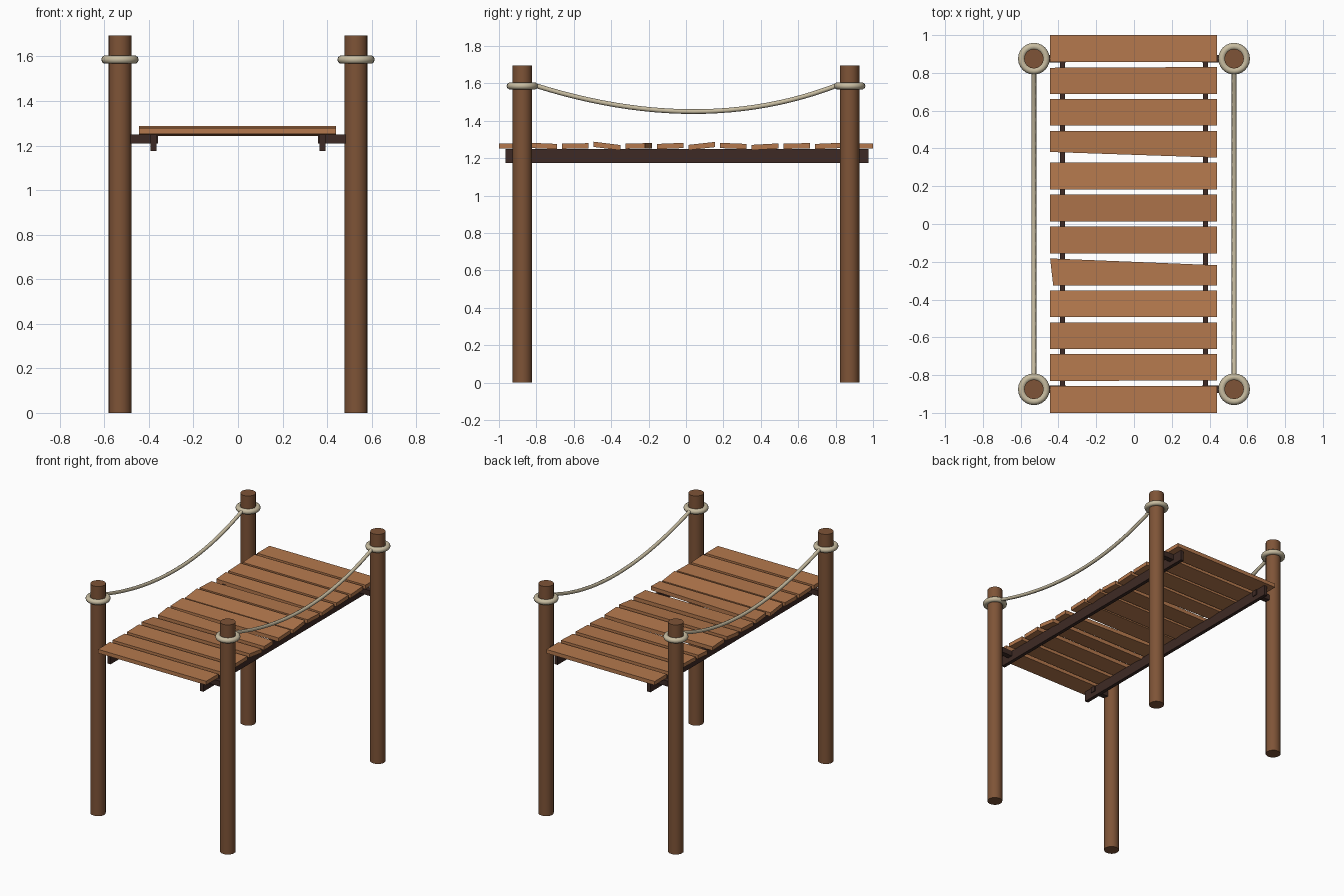
import bpy, bmesh, math
from mathutils import Vector

if "Cube" in bpy.data.objects:
    bpy.data.objects.remove(bpy.data.objects["Cube"])


def material(name, rgb):
    m = bpy.data.materials.new(name)
    m.diffuse_color = (*rgb, 1)
    m.use_nodes = True
    m.node_tree.nodes["Principled BSDF"].inputs["Base Color"].default_value = m.diffuse_color
    return m


POST = material("post brown", (0.21, 0.088, 0.038))
PLANK = material("plank orange brown", (0.46, 0.19, 0.075))
BEAM = material("dark beam", (0.048, 0.023, 0.018))
ROPE = material("pale rope", (0.57, 0.50, 0.35))


def finish(name, mat, smooth=False):
    ob = bpy.context.object
    ob.name = name
    ob.data.materials.append(mat)
    if smooth:
        bpy.ops.object.shade_smooth_by_angle(angle=math.radians(40))
    return ob


def hexa(name, corners, mat):
    """Box from 8 corners: bottom loop of four, then top loop of four."""
    me = bpy.data.meshes.new(name)
    me.from_pydata(corners, [], [(3, 2, 1, 0), (4, 5, 6, 7), (0, 1, 5, 4),
                                 (1, 2, 6, 5), (2, 3, 7, 6), (3, 0, 4, 7)])
    me.materials.append(mat)
    ob = bpy.data.objects.new(name, me)
    bpy.context.collection.objects.link(ob)
    return ob


def box(name, x0, x1, y0, y1, z0, z1, mat):
    return hexa(name, [(x, y, z) for z in (z0, z1)
                       for x, y in ((x0, y0), (x1, y0), (x1, y1), (x0, y1))], mat)


PX, PY, TOP, RING_Z = 0.53, 0.875, 1.695, 1.586
for sx, side in ((-1, "left"), (1, "right")):
    for sy, end in ((-1, "front"), (1, "back")):
        # Round post
        bpy.ops.mesh.primitive_cylinder_add(vertices=16, radius=0.052, depth=TOP,
                                            location=(sx * PX, sy * PY, TOP / 2))
        finish(f"{end}_{side}_post", POST, True)
        # Rope loop round the post
        bpy.ops.mesh.primitive_torus_add(major_segments=24, minor_segments=10,
                                         major_radius=0.065, minor_radius=0.019,
                                         location=(sx * PX, sy * PY, RING_Z))
        finish(f"{end}_{side}_rope_loop", ROPE, True)
        # Bracket joining the post to the beam
        x0, x1 = sorted((sx * 0.36, sx * 0.50))
        box(f"{end}_{side}_bracket", x0, x1, sy * PY - 0.02, sy * PY + 0.02,
            1.21, 1.25, BEAM)
    # Long beam under the planks
    x0, x1 = sorted((sx * 0.366, sx * 0.392))
    box(f"{side}_beam", x0, x1, -0.965, 0.975, 1.175, 1.25, BEAM)
    # Sagging hand rope
    cu = bpy.data.curves.new("rope_path", "CURVE")
    cu.dimensions = "3D"
    cu.bevel_depth, cu.bevel_resolution, cu.use_fill_caps = 0.0125, 2, True
    sp = cu.splines.new("POLY")
    n = 24
    sp.points.add(n)
    for i, p in enumerate(sp.points):
        t = -1 + 2 * i / n
        p.co = (sx * PX, 0.81 * t + 0.04 * (1 - t * t),
                1.449 + 0.141 * t * t, 1)
    cu.materials.append(ROPE)
    ob = bpy.data.objects.new(f"{side}_hand_rope", cu)
    bpy.context.collection.objects.link(ob)

# Deck planks: offsets (left low, left high, right low, right high, tilt in z)
offsets = {0: (0, 0, 0, 0, 0), 1: (0, 0, 0.003, 0, -0.003), 2: (0, 0, 0, 0, 0.001),
           3: (0, 0, 0, 0, -0.009), 4: (0, 0, 0, -0.036, 0.001),
           5: (0, 0, 0, 0, 0.003), 6: (0, 0, 0, 0, 0.008), 7: (0, 0, 0, 0, -0.003),
           8: (0.03, 0, 0, 0, 0.004), 9: (0, 0, 0, 0, 0.002),
           10: (0, -0.004, 0, 0, 0.003), 11: (0, 0, 0, 0, 0)}
for k, (a, b, c, d, tilt) in offsets.items():
    yc = -0.929 + k * 1.858 / 11
    ll, lh = yc - 0.071 + a, yc + 0.071 + b
    rl, rh = yc - 0.071 + c, yc + 0.071 + d
    skew = 0.016 if k == 4 else 0
    drop = -0.004 if k == 8 else 0
    pts = []
    for z in (1.251 + drop, 1.279 + drop):
        pts += [(-0.444 + skew, ll, z - tilt), (0.44, rl, z - tilt),
                (0.44, rh, z + tilt), (-0.444, lh, z + tilt)]
    hexa(f"deck_plank_{k + 1}", pts, PLANK)
